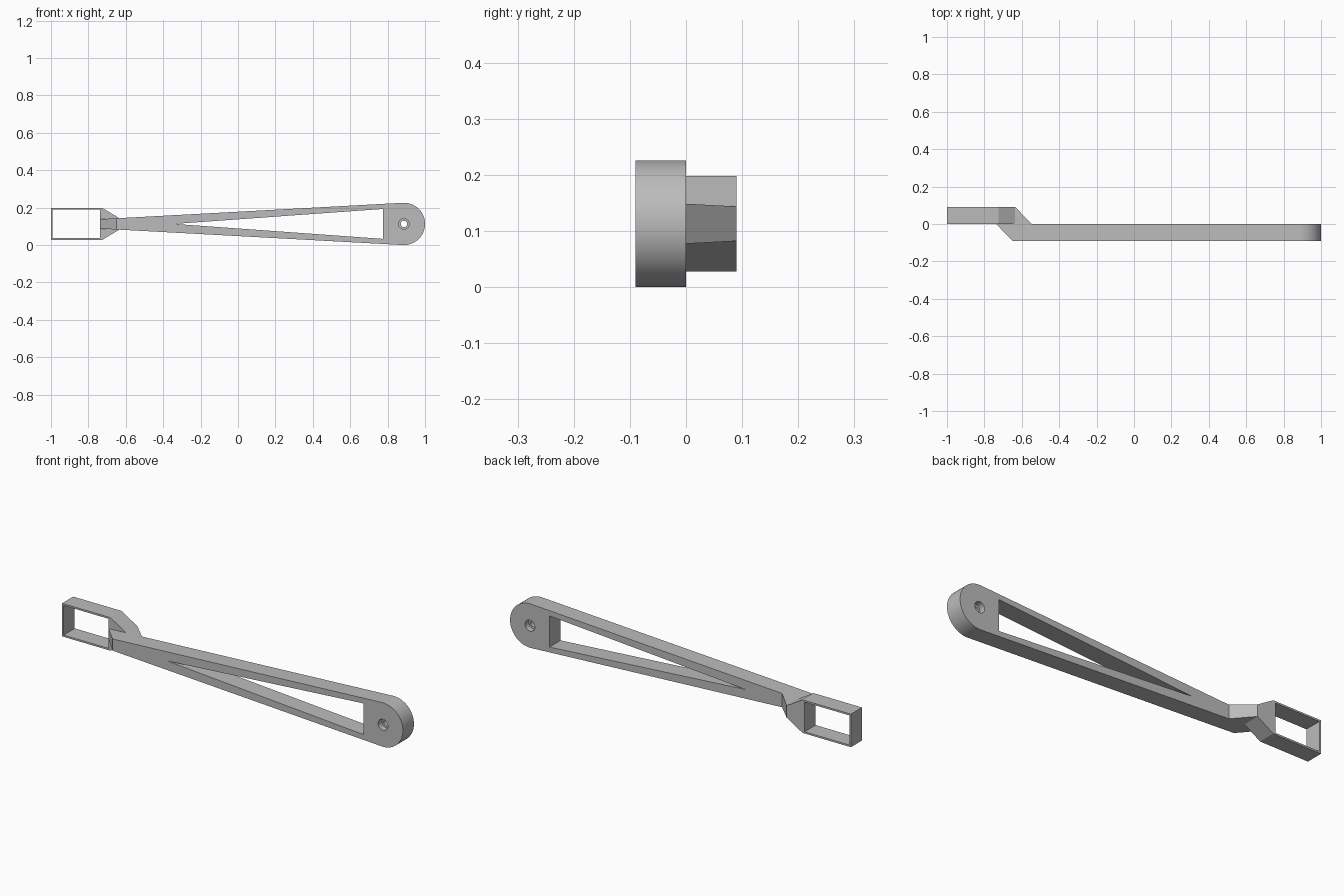
import bpy
import bmesh
import math

if "Cube" in bpy.data.objects:
    bpy.data.objects.remove(bpy.data.objects["Cube"])

R = 0.113            # radius of the rounded end, also the centre height
PIVOT_X = 1 - R
DEPTH = 0.09
SLOPE = 0.054        # taper of the arm edges

grey = bpy.data.materials.new("plain grey")
grey.use_nodes = True
colour = (0.5, 0.5, 0.5, 1)
grey.diffuse_color = colour
grey.node_tree.nodes["Principled BSDF"].inputs["Base Color"].default_value = colour


def half_height(x):
    """Half the height of the tapered arm at x."""
    return R - (PIVOT_X - x) * SLOPE


def mirrored(points):
    """Closed outline from its upper half, mirrored about the centre line."""
    return points + [(x, -h) for x, h in reversed(points) if h > 0]


def prism(name, front, back, y0, y1):
    """Solid between two matching outlines of (x, height) points."""
    bm = bmesh.new()
    a = [bm.verts.new((x, y0, R + h)) for x, h in front]
    b = [bm.verts.new((x, y1, R + h)) for x, h in back]
    bm.faces.new(a)
    bm.faces.new(b[::-1])
    n = len(a)
    for i in range(n):
        j = (i + 1) % n
        bm.faces.new((a[i], b[i], b[j], a[j]))
    bmesh.ops.recalc_face_normals(bm, faces=bm.faces)
    mesh = bpy.data.meshes.new(name)
    bm.to_mesh(mesh)
    bm.free()
    mesh.materials.append(grey)
    obj = bpy.data.objects.new(name, mesh)
    bpy.context.collection.objects.link(obj)
    return obj


def combine(target, tool, operation):
    """Apply a boolean and remove the tool."""
    mod = target.modifiers.new(operation.lower(), "BOOLEAN")
    mod.operation = operation
    mod.solver = "EXACT"
    mod.object = tool
    bpy.context.view_layer.objects.active = target
    bpy.ops.object.modifier_apply(modifier=mod.name)
    bpy.data.objects.remove(tool)


def circle(radius, sides=32):
    turns = [math.tau * i / sides for i in range(sides)]
    return [(PIVOT_X + radius * math.cos(t), radius * math.sin(t)) for t in turns]


def arm_outline(left):
    """Tapered edge running into the rounded end."""
    steps = 24
    tangent = math.pi / 2 + math.atan(SLOPE)
    arc = [(PIVOT_X + R * math.cos(tangent * (1 - i / steps)),
            R * math.sin(tangent * (1 - i / steps))) for i in range(steps + 1)]
    return mirrored([(left, half_height(left))] + arc)


# Long tapered arm with a slanted left end
arm = prism("tapered_arm", arm_outline(-0.65), arm_outline(-0.737), -DEPTH, 0)

# Triangular window
window = mirrored([(-0.34, 0), (0.776, 0.08)])
combine(arm, prism("window_cutter", window, window, -0.2, 0.2), "DIFFERENCE")

# Pivot hole, counterbored from both faces
for radius, y0, y1 in ((0.017, -0.2, 0.2), (0.028, -0.2, -0.06), (0.028, -0.03, 0.2)):
    ring = circle(radius)
    combine(arm, prism("pivot_cutter", ring, ring, y0, y1), "DIFFERENCE")

# Rectangular end frame, narrowing to the arm's height
neck = -0.635
body = mirrored([(-1, 0.085), (-0.725, 0.085), (neck, half_height(neck))])
frame = prism("end_frame", body, body, 0, DEPTH)


# Slanted joint continuing the arm's taper behind it
def joint_outline(right):
    return mirrored([(-0.7, half_height(-0.7)), (right, half_height(right))])


joint = prism("slanted_joint", joint_outline(-0.546), joint_outline(neck), 0, DEPTH)
combine(frame, joint, "UNION")

# Opening through the frame
opening = mirrored([(-0.991, 0.076), (-0.737, 0.076)])
combine(frame, prism("opening_cutter", opening, opening, -0.2, 0.2), "DIFFERENCE")

# Smooth the round surfaces, keep the corners sharp
for obj in (arm, frame):
    bpy.ops.object.select_all(action="DESELECT")
    obj.select_set(True)
    bpy.context.view_layer.objects.active = obj
    bpy.ops.object.shade_smooth_by_angle(angle=math.radians(25))
